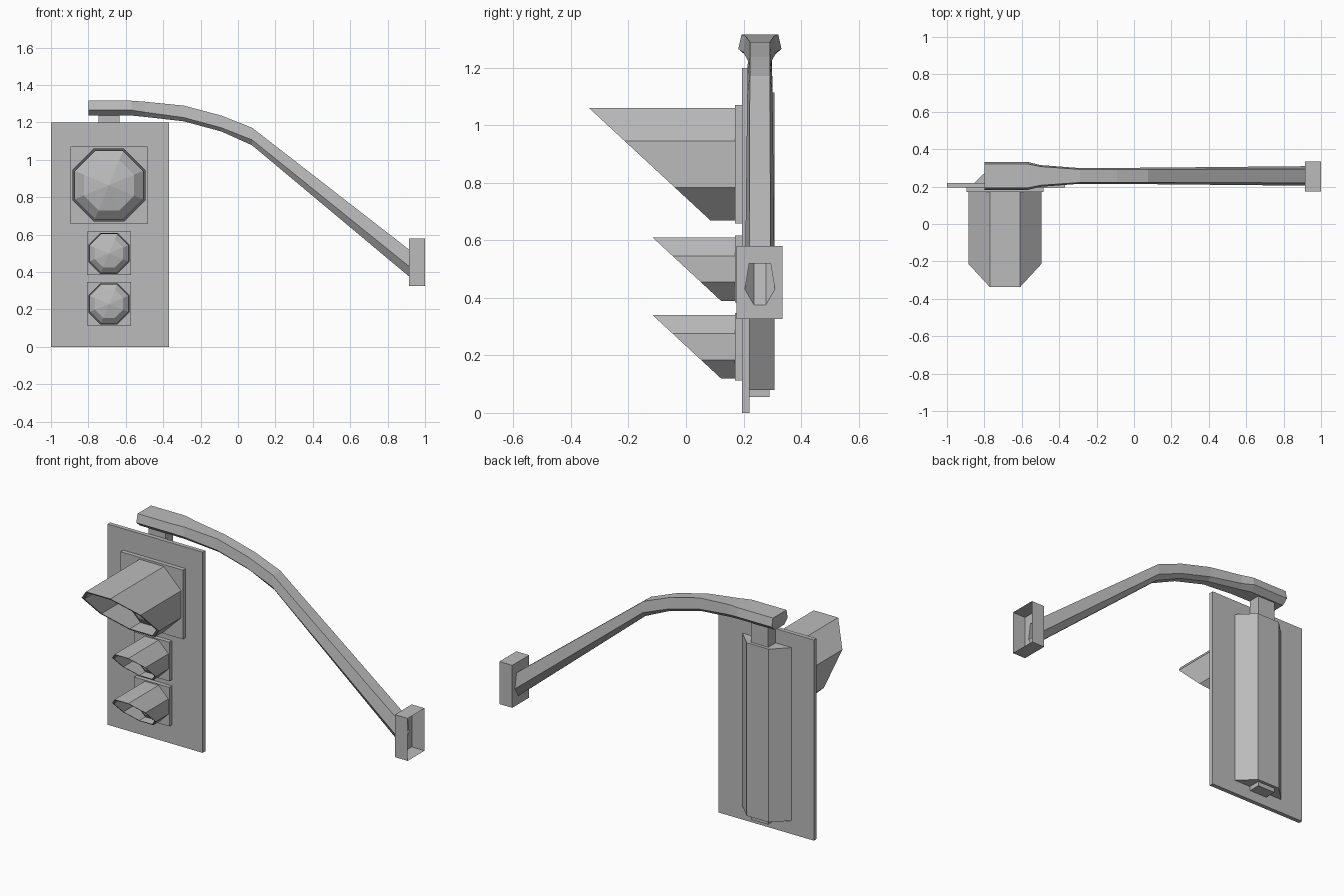
import bpy, bmesh
from math import cos, sin, pi

cube = bpy.data.objects.get("Cube")
if cube:
    bpy.data.objects.remove(cube)

GREY = (0.5, 0.5, 0.5, 1)
grey = bpy.data.materials.new("grey_metal")
grey.use_nodes = True
grey.diffuse_color = GREY
grey.node_tree.nodes["Principled BSDF"].inputs["Base Color"].default_value = GREY


def finish(name, bm):
    bmesh.ops.recalc_face_normals(bm, faces=bm.faces)
    mesh = bpy.data.meshes.new(name)
    bm.to_mesh(mesh)
    bm.free()
    mesh.materials.append(grey)
    ob = bpy.data.objects.new(name, mesh)
    bpy.context.collection.objects.link(ob)
    return ob


def loft(bm, loops, cap_start=False, cap_end=False, closed=False):
    """Skin a list of point loops with quads; returns the vertex rings."""
    rings = [[bm.verts.new(p) for p in loop] for loop in loops]
    pairs = list(zip(rings, rings[1:]))
    if closed:
        pairs.append((rings[-1], rings[0]))
    for a, b in pairs:
        n = len(a)
        for i in range(n):
            j = (i + 1) % n
            bm.faces.new((a[i], a[j], b[j], b[i]))
    if cap_start:
        bm.faces.new(rings[0])
    if cap_end:
        bm.faces.new(rings[-1])
    return rings


def box(name, x, y, z):
    bm = bmesh.new()
    loft(bm, [[(x[0], y[0], h), (x[1], y[0], h), (x[1], y[1], h), (x[0], y[1], h)]
              for h in z], True, True)
    return finish(name, bm)


CX = -0.69       # centre line of the signal head
FACE = 0.17      # front of the lamp plates
BOARD = 0.195    # front of the backing board


def octagon(apothem, cz):
    r = apothem / cos(pi / 8)
    return [(CX + r * cos(pi / 8 + k * pi / 4), cz + r * sin(pi / 8 + k * pi / 4))
            for k in range(8)]


def lamp(name, cz, a):
    """Square plate, slant-cut octagonal visor and faceted lens."""
    half = a * 1.06
    box(name + "_plate", (CX - half, CX + half), (FACE, BOARD), (cz - half, cz + half))

    # visor shell
    def front(z):
        return FACE - 2.6 * a + (cz + a - z) * 1.08
    outer, inner = octagon(a, cz), octagon(a * 0.93, cz)
    bm = bmesh.new()
    loft(bm, [[(x, FACE, z) for x, z in outer],
              [(x, front(z), z) for x, z in outer],
              [(x, front(z), z) for x, z in inner],
              [(x, FACE, z) for x, z in inner]], closed=True)
    finish(name + "_visor", bm)

    # lens
    bm = bmesh.new()
    rings = loft(bm, [[(x, FACE, z) for x, z in inner],
                      [(x, FACE - 0.22 * a, z) for x, z in octagon(a * 0.69, cz)]])
    tip = bm.verts.new((CX, FACE - 0.38 * a, cz))
    for i in range(8):
        bm.faces.new((rings[1][i], rings[1][(i + 1) % 8], tip))
    finish(name + "_lens", bm)


# signal head
box("backing_board", (-1, -0.37), (BOARD, 0.22), (0, 1.2))
lamp("top_lamp", 0.865, 0.195)
lamp("middle_lamp", 0.5, 0.11)
lamp("bottom_lamp", 0.23, 0.11)

# rear housing and the post running through it
bm = bmesh.new()
loft(bm, [[(CX - 0.163, 0.22, z), (CX - 0.073, 0.308, z),
           (CX + 0.073, 0.308, z), (CX + 0.163, 0.22, z)]
          for z in (0.08, 1.115)], True, True)
finish("rear_housing", bm)
box("hanger_post", (CX - 0.057, CX + 0.057), (0.221, 0.29), (0.055, 1.25))

# arm: x, top/middle/bottom heights, top/middle/bottom half widths
CY = 0.257
stations = [
    (-0.80, 1.316, 1.266, 1.237, 0.064, 0.075, 0.042),
    (-0.57, 1.316, 1.266, 1.237, 0.064, 0.075, 0.042),
    (-0.50, 1.311, 1.255, 1.230, 0.050, 0.058, 0.033),
    (-0.29, 1.290, 1.226, 1.206, 0.035, 0.042, 0.020),
    (-0.09, 1.237, 1.172, 1.152, 0.035, 0.043, 0.020),
    (0.075, 1.172, 1.107, 1.078, 0.035, 0.044, 0.020),
    (0.915, 0.520, 0.430, 0.376, 0.037, 0.052, 0.021),
]


def section(x, t, m, b, wt, wm, wb):
    return [(x, CY - wt, t), (x, CY + wt, t), (x, CY + wm, m),
            (x, CY + wb, b), (x, CY - wb, b), (x, CY - wm, m)]


bm = bmesh.new()
loft(bm, [section(*s) for s in stations], cap_start=True)
finish("arm", bm)

# wall bracket: open box whose inner wall is cut out for the hollow arm
bm = bmesh.new()
rings = loft(bm, [[(x, 0.175, 0.326), (x, 0.335, 0.326), (x, 0.335, 0.58), (x, 0.175, 0.58)]
                  for x in (0.915, 1.0)])
hole = [bm.verts.new(p) for p in section(*stations[-1])]
rim = [bm.edges.new((hole[i], hole[(i + 1) % 6])) for i in range(6)]
rim += [bm.edges.get((rings[0][i], rings[0][(i + 1) % 4])) for i in range(4)]
bmesh.ops.triangle_fill(bm, edges=rim, use_beauty=True)
flat = [e for e in bm.edges if all(abs(v.co.x - 0.915) < 1e-4 for v in e.verts)]
finish("wall_bracket", bm)
